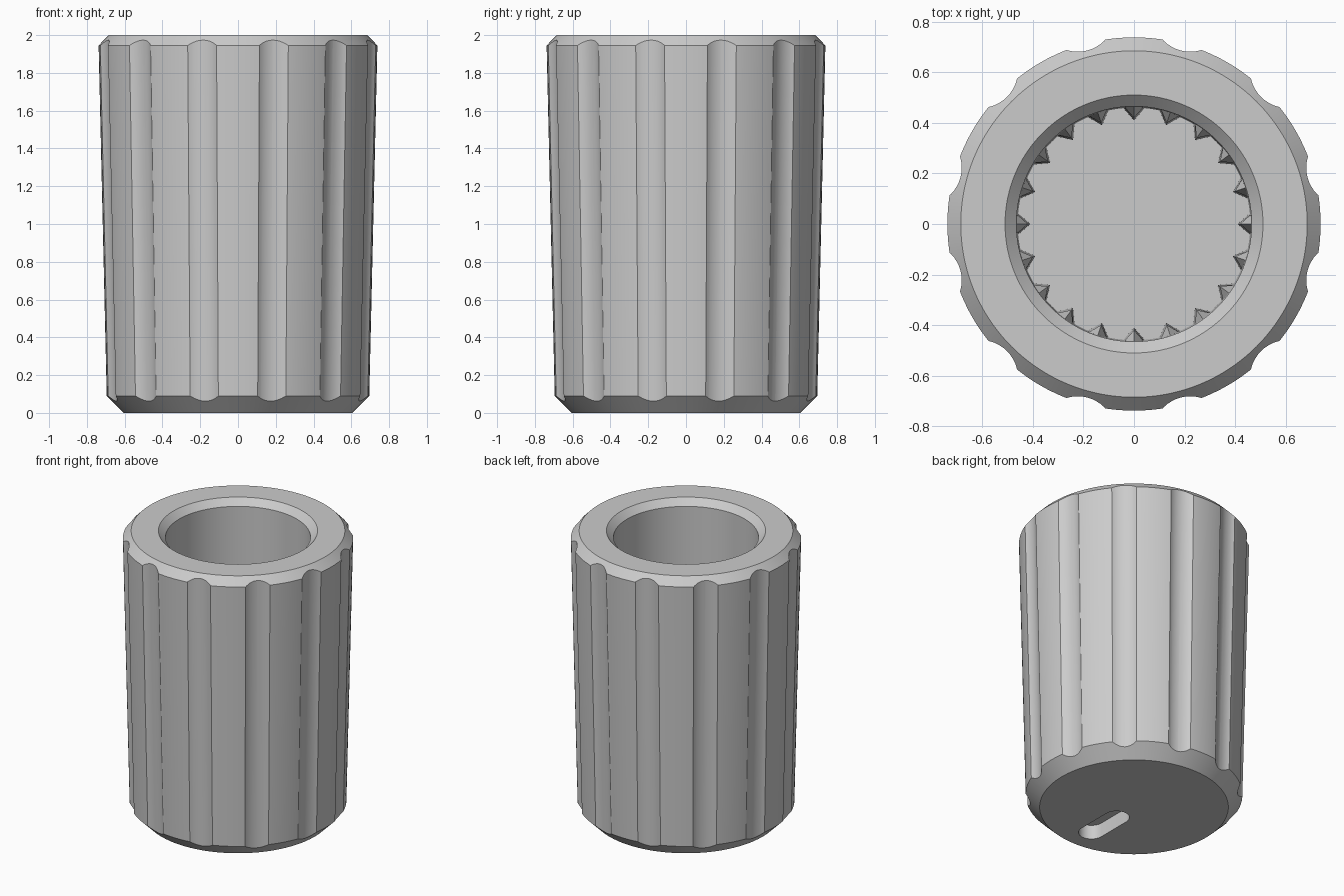
import bpy, bmesh, math
from mathutils import Vector, Matrix

if "Cube" in bpy.data.objects:
    bpy.data.objects.remove(bpy.data.objects["Cube"], do_unlink=True)

grey = bpy.data.materials.new("plain grey")
grey.use_nodes = True
colour = (0.6, 0.6, 0.6, 1)
grey.diffuse_color = colour
grey.node_tree.nodes["Principled BSDF"].inputs["Base Color"].default_value = colour


def make_object(name, bm):
    bmesh.ops.recalc_face_normals(bm, faces=bm.faces)
    mesh = bpy.data.meshes.new(name)
    bm.to_mesh(mesh)
    bm.free()
    mesh.materials.append(grey)
    obj = bpy.data.objects.new(name, mesh)
    bpy.context.collection.objects.link(obj)
    return obj


def ring(bm, radius, z, steps):
    return [bm.verts.new((radius * math.cos(a), radius * math.sin(a), z))
            for a in (math.tau * i / steps for i in range(steps))]


def bridge(bm, low, high):
    for i in range(len(low)):
        j = (i + 1) % len(low)
        bm.faces.new((low[i], low[j], high[j], high[i]))


def lathe(name, profile, steps=144):
    bm = bmesh.new()
    rings = [ring(bm, r, z, steps) for r, z in profile]
    for low, high in zip(rings, rings[1:]):
        bridge(bm, low, high)
    bm.faces.new(rings[0])
    bm.faces.new(rings[-1])
    return make_object(name, bm)


def cut(target, cutter):
    cutter.hide_render = True
    mod = target.modifiers.new("cut", 'BOOLEAN')
    mod.operation = 'DIFFERENCE'
    mod.solver = 'EXACT'
    mod.object = cutter
    bpy.context.view_layer.objects.active = target
    bpy.ops.object.modifier_apply(modifier=mod.name)
    bpy.data.objects.remove(cutter, do_unlink=True)


# Tapered body with chamfered ends and a blind bore
floor_z, bore_r = 0.25, 0.465
body = lathe("knob_body", [(0.605, 0), (0.695, 0.09), (0.738, 1.945), (0.685, 2),
                           (0.51, 2), (bore_r, 1.955), (0.46, floor_z)])

# Twelve finger grooves that follow the taper of the side
groove_r, grooves = 0.145, 12
bm = bmesh.new()
for k in range(grooves):
    turn = Matrix.Rotation(math.tau * (k + 0.5) / grooves, 4, 'Z')
    ends = []
    for z in (-0.2, 2.2):
        centre = 0.668 + (z - 0.09) * 0.0225 + groove_r
        verts = ring(bm, groove_r, z, 48)
        for v in verts:
            v.co = turn @ (v.co + Vector((centre, 0, 0)))
        ends.append(verts)
    bridge(bm, *ends)
    for verts in ends:
        bm.faces.new(verts)
cut(body, make_object("groove_cutter", bm))

# Rounded slot sunk into the underside towards the front
slot_r, slot_depth, half_length = 0.083, 0.1, 0.125
bm = bmesh.new()
ends = []
for z in (-0.1, slot_depth):
    verts = []
    for side in (1, -1):
        for i in range(17):
            a = math.pi * i / 16
            verts.append(bm.verts.new((side * slot_r * math.cos(a),
                                       -0.3 + side * (half_length + slot_r * math.sin(a)), z)))
    ends.append(verts)
bridge(bm, *ends)
for verts in ends:
    bm.faces.new(verts)
cut(body, make_object("slot_cutter", bm))

# Twenty pointed spline teeth around the bore
teeth, shoulder_z, point_z = 20, 1.2, 1.3
bm = bmesh.new()
for k in range(teeth):
    turn = Matrix.Rotation(math.tau * k / teeth, 4, 'Z')

    def corner(x, y, z):
        return bm.verts.new(turn @ Vector((x, y, z)))
    low, high = [[corner(bore_r, -w, z), corner(tip, 0, z), corner(bore_r, w, z)]
                 for z, tip, w in ((floor_z - 0.01, 0.41, 0.048), (shoulder_z, 0.42, 0.04))]
    bridge(bm, low, high)
    bm.faces.new(low)
    point = corner(bore_r, 0, point_z)
    for i in range(3):
        bm.faces.new((high[i], high[(i + 1) % 3], point))
make_object("spline_teeth", bm)

# Smooth shading on the body with crisp edges
bpy.ops.object.select_all(action='DESELECT')
body.select_set(True)
bpy.context.view_layer.objects.active = body
bpy.ops.object.shade_smooth_by_angle(angle=math.radians(20))
